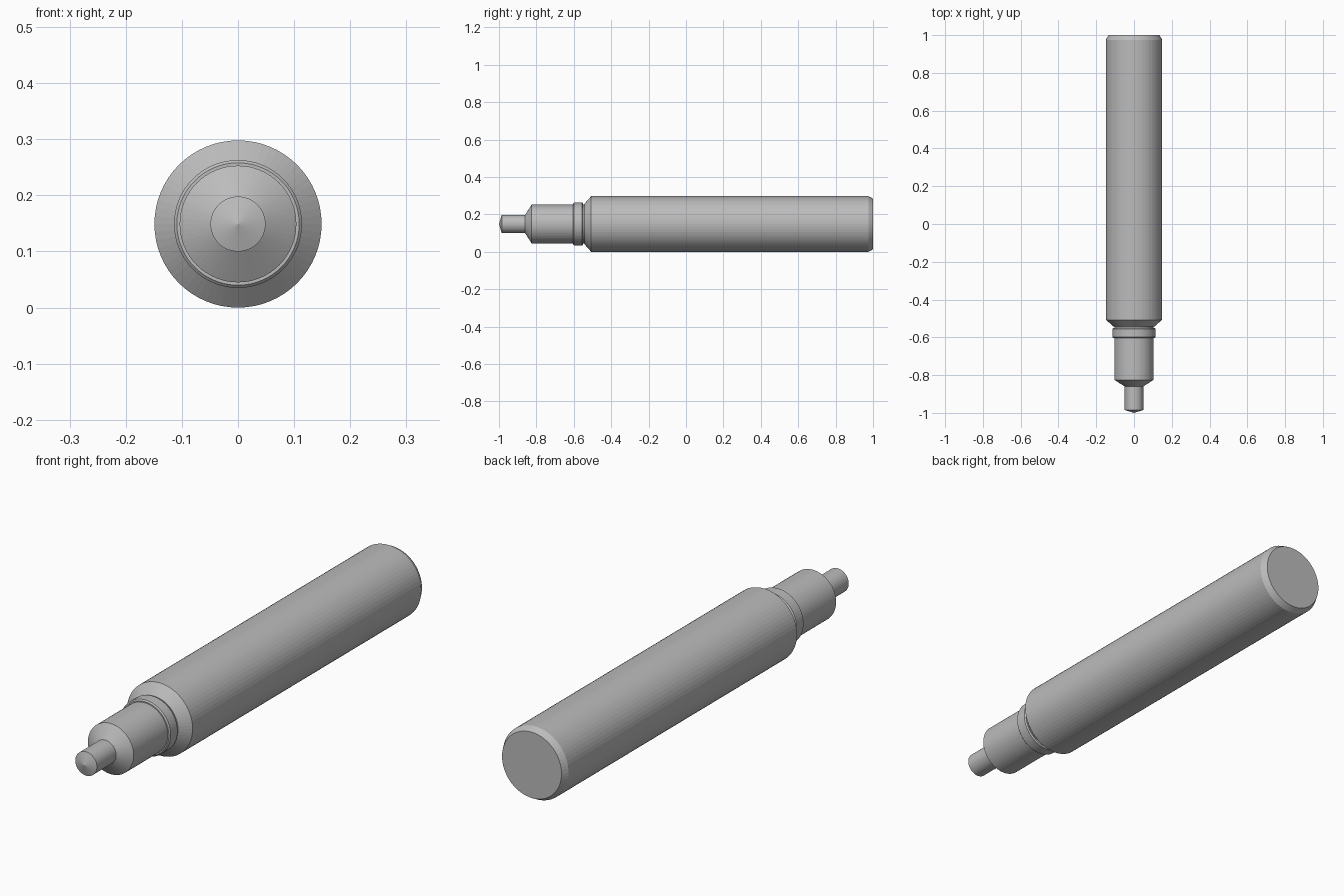
import bpy, bmesh
from math import cos, sin, tau

cube = bpy.data.objects.get("Cube")
if cube:
    bpy.data.objects.remove(cube, do_unlink=True)

SIDES = 64
AXIS_Z = 0.149

metal = bpy.data.materials.new("grey metal")
metal.use_nodes = True
GREY = (0.5, 0.5, 0.5, 1)
metal.diffuse_color = GREY
metal.node_tree.nodes["Principled BSDF"].inputs["Base Color"].default_value = GREY


def lathe(name, profile):
    """Spin (y, radius) points around the long axis; zero radius makes a pole."""
    bm = bmesh.new()
    rings = []
    for y, r in profile:
        count = SIDES if r else 1
        rings.append([bm.verts.new((r * cos(tau * i / SIDES), y,
                                    AXIS_Z + r * sin(tau * i / SIDES)))
                      for i in range(count)])
    for a, b in zip(rings, rings[1:]):
        for i in range(SIDES):
            j = (i + 1) % SIDES
            corners = [a[i % len(a)], a[j % len(a)], b[j % len(b)], b[i % len(b)]]
            bm.faces.new(list(dict.fromkeys(corners)))
    # Flat caps on open ends
    for ring in (rings[0], rings[-1]):
        if len(ring) > 1:
            bm.faces.new(ring)
    bmesh.ops.recalc_face_normals(bm, faces=bm.faces)
    mesh = bpy.data.meshes.new(name)
    bm.to_mesh(mesh)
    bm.free()
    mesh.materials.append(metal)
    obj = bpy.data.objects.new(name, mesh)
    bpy.context.collection.objects.link(obj)
    return obj


# Pointed plunger at the front
lathe("plunger_tip", [(-1, 0), (-0.985, 0.049), (-0.85, 0.049)])

# Sleeve with tapered nose, running into the barrel
lathe("sleeve", [(-0.86, 0.049), (-0.825, 0.104), (-0.53, 0.104)])

# Raised ring with softened rims
lathe("collar", [(-0.604, 0.109), (-0.599, 0.114), (-0.555, 0.114), (-0.55, 0.109)])

# Main barrel with chamfered ends
lathe("barrel", [(-0.543, 0.108), (-0.507, 0.149), (0.975, 0.149), (1, 0.135)])
